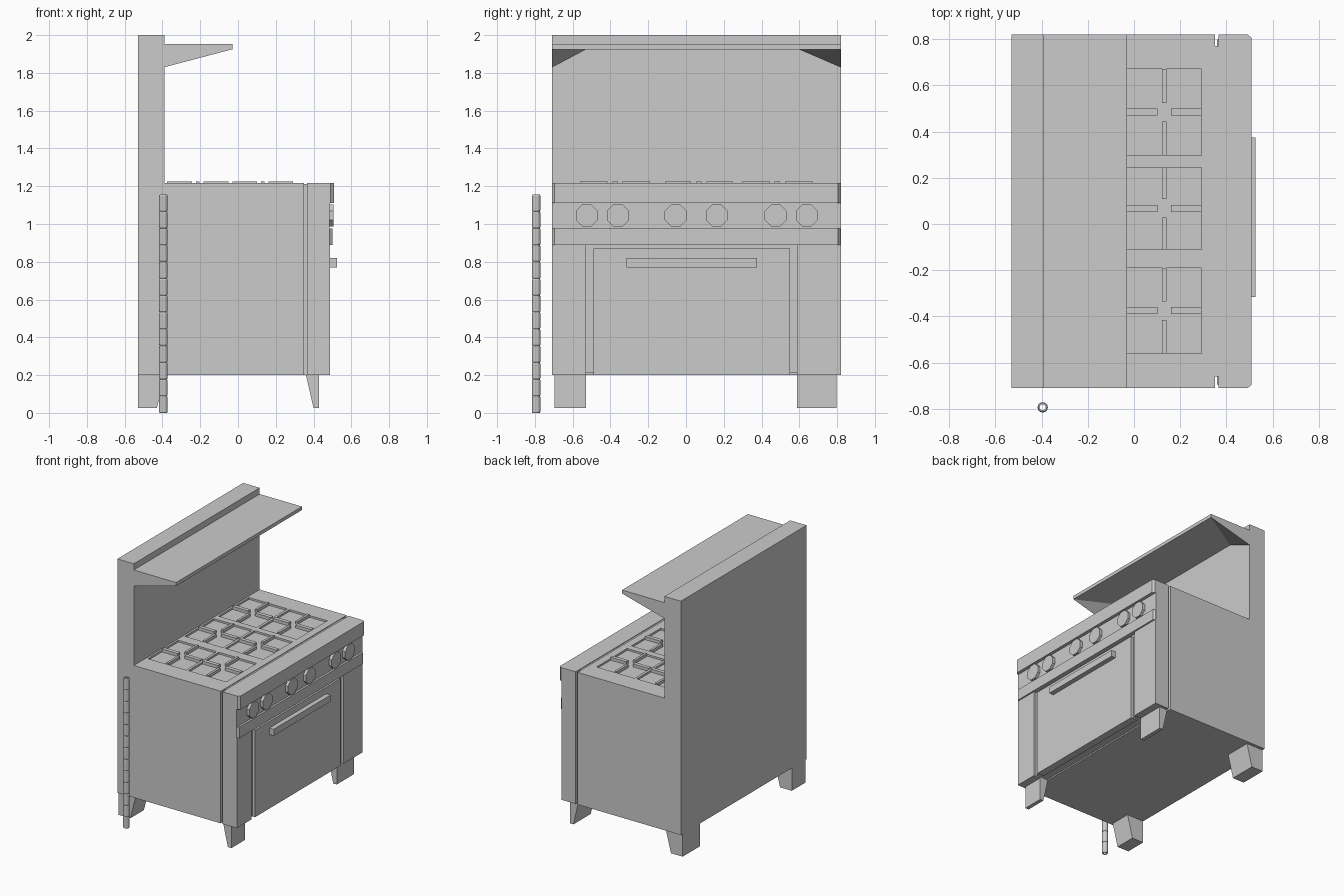
import bpy, bmesh, math
from mathutils import Matrix

if "Cube" in bpy.data.objects:
    bpy.data.objects.remove(bpy.data.objects["Cube"])

Y0, Y1 = -0.71, 0.82   # width of the range (it faces +x)


def add_mesh(name, bm):
    bmesh.ops.recalc_face_normals(bm, faces=bm.faces)
    me = bpy.data.meshes.new(name)
    bm.to_mesh(me)
    bm.free()
    ob = bpy.data.objects.new(name, me)
    bpy.context.collection.objects.link(ob)
    return ob


def box_into(bm, x, y, z):
    m = Matrix.LocRotScale(((x[0]+x[1])/2, (y[0]+y[1])/2, (z[0]+z[1])/2), None,
                           (x[1]-x[0], y[1]-y[0], z[1]-z[0]))
    bmesh.ops.create_cube(bm, size=1, matrix=m)


def box(name, x, y, z):
    bm = bmesh.new()
    box_into(bm, x, y, z)
    return add_mesh(name, bm)


def extrude(name, pts, axis, a, b):
    """Prism: pts are (x,z) for axis 'y', (x,y) for axis 'z'."""
    bm = bmesh.new()
    at = (lambda p, t: (p[0], t, p[1])) if axis == 'y' else (lambda p, t: (p[0], p[1], t))
    lo = [bm.verts.new(at(p, a)) for p in pts]
    hi = [bm.verts.new(at(p, b)) for p in pts]
    bm.faces.new(lo)
    bm.faces.new(hi)
    n = len(pts)
    for i in range(n):
        bm.faces.new((lo[i], lo[(i+1) % n], hi[(i+1) % n], hi[i]))
    return add_mesh(name, bm)


# Back wall with shelf
box("back_panel", (-0.53, -0.39), (Y0, Y1), (0.2, 2.0))
box("shelf", (-0.39, -0.03), (Y0, Y1), (1.925, 1.952))

# Triangular corner gussets under the shelf
for name, y, d in (("left_shelf_bracket", Y0, 0.18), ("right_shelf_bracket", Y1, -0.22)):
    bm = bmesh.new()
    v = [bm.verts.new(p) for p in ((-0.39, y, 1.83), (-0.39, y, 1.925),
                                   (-0.39, y+d, 1.925), (-0.03, y, 1.925))]
    for f in ((0, 1, 2), (0, 1, 3), (0, 2, 3), (1, 2, 3)):
        bm.faces.new([v[i] for i in f])
    add_mesh(name, bm)

# Main body with shallow burner wells
body = box("body", (-0.39, 0.35), (Y0, Y1), (0.2, 1.217))
wells = [((x0, x1), yy) for x0, x1 in ((-0.375, -0.05), (-0.03, 0.292))
         for yy in ((-0.56, -0.19), (-0.11, 0.245), (0.297, 0.67))]
bm = bmesh.new()
for x, y in wells:
    box_into(bm, x, y, (1.203, 1.3))
cutter = add_mesh("well_cutter", bm)
cutter.hide_render = True
cutter.hide_set(True)
mod = body.modifiers.new("wells", 'BOOLEAN')
mod.operation = 'DIFFERENCE'
mod.solver = 'EXACT'
mod.object = cutter

# Four grate fingers reaching into each well
bm = bmesh.new()
for x, y in wells:
    cx, cy = sum(x)/2, sum(y)/2
    for s, t in ((x[0], cx-0.03), (cx+0.03, x[1])):
        box_into(bm, (s, t), (cy-0.015, cy+0.015), (1.2, 1.226))
    for s, t in ((y[0], cy-0.04), (cy+0.04, y[1])):
        box_into(bm, (cx-0.009, cx+0.009), (s, t), (1.2, 1.226))
add_mesh("burner_grates", bm)

# Front section: recessed seam, core, corner columns, door
box("seam", (0.35, 0.366), (Y0+0.05, Y1-0.05), (0.2, 1.212))
box("front_core", (0.366, 0.468), (Y0+0.02, Y1-0.02), (0.21, 1.2))
box("left_column", (0.366, 0.488), (Y0, -0.53), (0.2, 0.89))
box("right_column", (0.366, 0.488), (0.587, Y1), (0.2, 0.89))
box("oven_door", (0.43, 0.488), (-0.49, 0.55), (0.2, 0.87))
box("door_handle", (0.488, 0.525), (-0.315, 0.375), (0.77, 0.82))
box("control_panel", (0.366, 0.484), (Y0, Y1), (0.89, 1.112))


def trim(name, x, z):
    pts = [(0.366, Y0), (x-0.018, Y0), (x, Y0+0.015), (x, Y1-0.015), (x-0.018, Y1), (0.366, Y1)]
    return extrude(name, pts, 'z', *z)


# Chamfered trims above and below the controls
trim("front_ledge", 0.509, (1.112, 1.217))
trim("lower_trim", 0.500, (0.89, 0.975))

# Octagonal knobs
for i, y in enumerate((-0.525, -0.36, -0.055, 0.163, 0.475, 0.64)):
    bm = bmesh.new()
    m = (Matrix.Translation((0.493, y, 1.045)) @ Matrix.Rotation(math.pi/2, 4, 'Y')
         @ Matrix.Rotation(math.pi/8, 4, 'Z'))
    bmesh.ops.create_cone(bm, cap_ends=True, segments=8, radius1=0.063, radius2=0.063,
                          depth=0.024, matrix=m)
    add_mesh(f"knob_{i+1}", bm)

# Tapered legs
for side, a, b in (("left", -0.695, -0.53), ("right", 0.587, 0.797)):
    extrude(f"front_{side}_leg", [(0.36, 0.2), (0.40, 0.025), (0.43, 0.025), (0.43, 0.2)], 'y', a, b)
    extrude(f"back_{side}_leg", [(-0.53, 0.2), (-0.53, 0.025), (-0.43, 0.025), (-0.385, 0.2)], 'y', a, b)

# Hollow pipe beside the range, with a notch at every joint
N, H = 13, 1.155
prof = [(0.013, 0.0)]
for i in range(N):
    z0, z1 = H*i/N, H*(i+1)/N
    prof += [(0.019, z0), (0.0225, z0+0.006), (0.0225, z1-0.006)]
prof += [(0.019, H), (0.013, H)]
bm = bmesh.new()
S = 12
rings = [[bm.verts.new((-0.395+r*math.cos(2*math.pi*k/S), -0.793+r*math.sin(2*math.pi*k/S), z))
          for k in range(S)] for r, z in prof]
for i in range(len(rings)):
    p, q = rings[i], rings[(i+1) % len(rings)]
    for k in range(S):
        bm.faces.new((p[k], p[(k+1) % S], q[(k+1) % S], q[k]))
add_mesh("side_pipe", bm)
